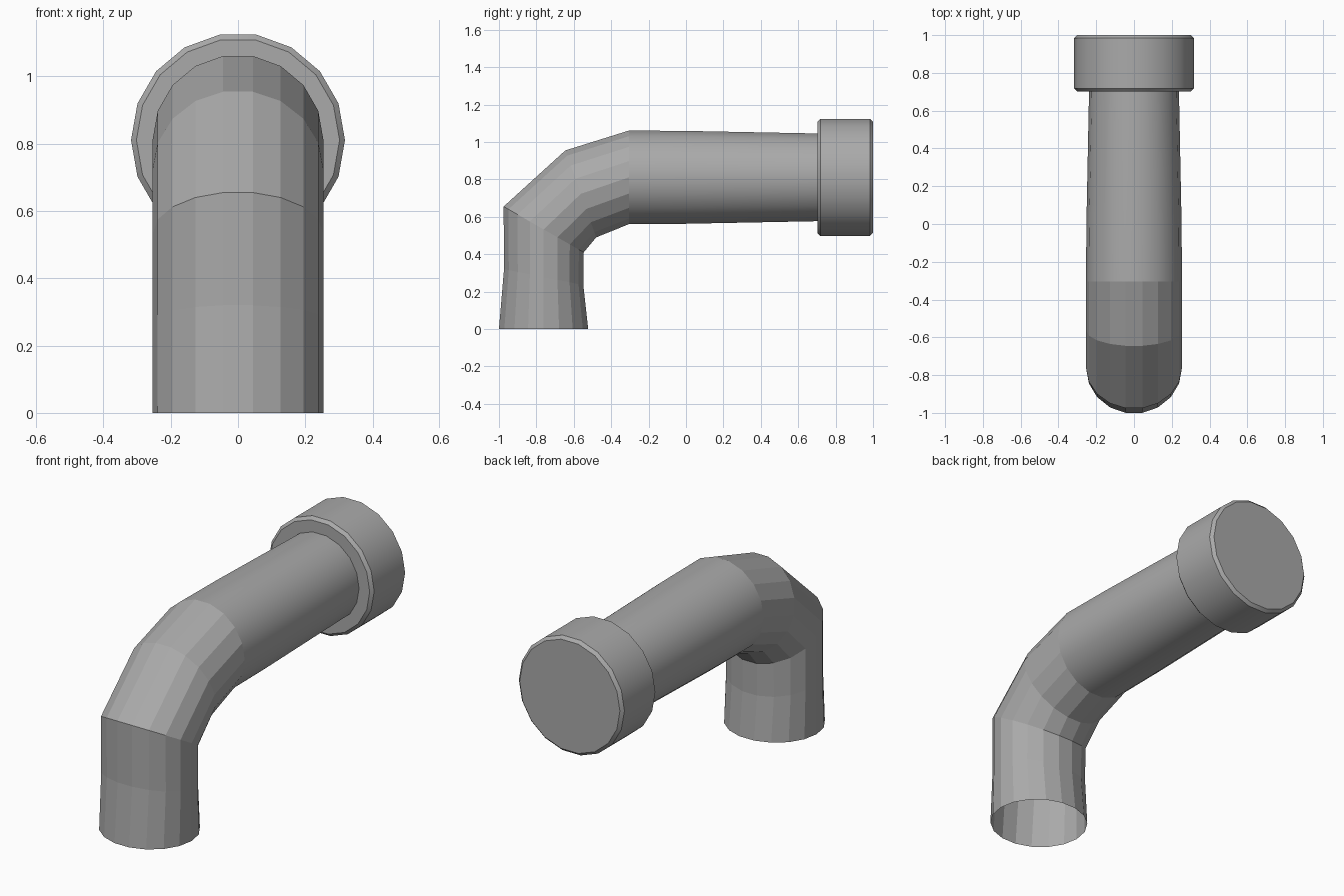
import bpy, bmesh, math
from mathutils import Vector

if "Cube" in bpy.data.objects:
    bpy.data.objects.remove(bpy.data.objects["Cube"])

SIDES = 18
FLAT = math.cos(math.pi / SIDES)  # top and bottom of each ring are flats

# Dark grey metal
metal = bpy.data.materials.new("dark_grey")
metal.diffuse_color = (0.4, 0.4, 0.4, 1)
metal.use_nodes = True
metal.node_tree.nodes["Principled BSDF"].inputs["Base Color"].default_value = metal.diffuse_color


def loft(name, rings, smooth=False, cap_end=False):
    """Skin rings given as (outer (y, z), inner (y, z), half width in x)."""
    bm = bmesh.new()
    loops = []
    for outer, inner, rx in rings:
        a, b = Vector((0, *outer)), Vector((0, *inner))
        centre, half = (a + b) / 2, (a - b) / 2 / FLAT
        loop = []
        for i in range(SIDES):
            t = 2 * math.pi * i / SIDES
            loop.append(bm.verts.new(centre + Vector((rx * math.cos(t), 0, 0)) + half * math.sin(t)))
        loops.append(loop)
    for p, q in zip(loops, loops[1:]):
        for i in range(SIDES):
            j = (i + 1) % SIDES
            bm.faces.new((p[i], p[j], q[j], q[i]))
    if cap_end:
        bm.faces.new(loops[-1])
    for f in bm.faces:
        f.smooth = smooth
    bmesh.ops.recalc_face_normals(bm, faces=bm.faces)
    mesh = bpy.data.meshes.new(name)
    bm.to_mesh(mesh)
    bm.free()
    mesh.materials.append(metal)
    if smooth:
        mesh.set_sharp_from_angle(angle=math.radians(30))
    obj = bpy.data.objects.new(name, mesh)
    bpy.context.collection.objects.link(obj)
    return obj


def upright(y, r, z=0.811):
    """Round ring facing along y."""
    return ((y, z + r * FLAT), (y, z - r * FLAT), r)


# Faceted elbow, open at the bottom
loft("elbow", [
    ((-1.0, 0.0), (-0.523, 0.0), 0.254),
    ((-0.973, 0.32), (-0.549, 0.235), 0.254),
    ((-0.975, 0.655), (-0.547, 0.41), 0.254),
    ((-0.645, 0.955), (-0.48, 0.49), 0.254),
    upright(-0.305, 0.254),
])

# Slightly tapered straight run
loft("straight_pipe", [upright(-0.305, 0.254), upright(0.0, 0.252), upright(0.702, 0.238)], smooth=True)

# Wide end collar with chamfered rims and a closed back
loft("end_collar", [
    upright(0.702, 0.238), upright(0.702, 0.302), upright(0.718, 0.318),
    upright(0.984, 0.318), upright(1.0, 0.302),
], smooth=True, cap_end=True)
